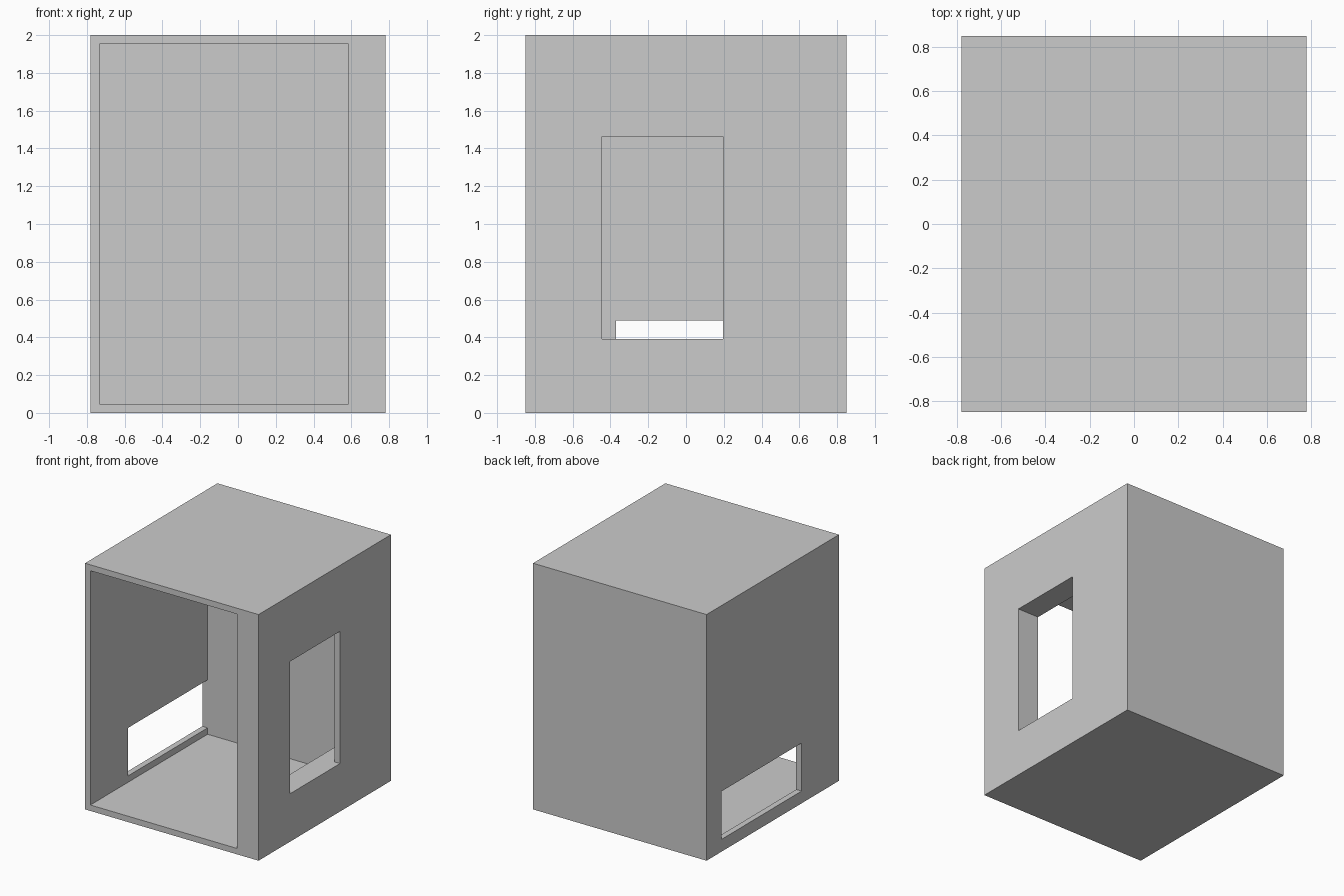
import bpy

if "Cube" in bpy.data.objects:
    bpy.data.objects.remove(bpy.data.objects["Cube"])


def box(name, x, y, z):
    """Axis-aligned box from (min, max) ranges."""
    bpy.ops.mesh.primitive_cube_add(
        size=1, location=[(r[0] + r[1]) / 2 for r in (x, y, z)])
    ob = bpy.context.object
    ob.name = name
    ob.scale = [r[1] - r[0] for r in (x, y, z)]
    bpy.ops.object.transform_apply(location=True, rotation=False, scale=True)
    return ob


def cut(target, name, x, y, z):
    """Subtract a box from the target and remove the cutter."""
    cutter = box(name, x, y, z)
    cutter.hide_render = True
    mod = target.modifiers.new(name, 'BOOLEAN')
    mod.operation = 'DIFFERENCE'
    mod.solver = 'EXACT'
    mod.object = cutter
    bpy.context.view_layer.objects.active = target
    bpy.ops.object.modifier_apply(modifier=name)
    bpy.data.objects.remove(cutter, do_unlink=True)


W, D, H = 0.78, 0.85, 2.0      # half width, half depth, height
THIN, THICK = 0.048, 0.195     # skin and heavy wall thickness
BACK = D - THICK               # inner face of the back wall
WIN_Z = (0.39, 1.464)

# Outer shell
shell = box("cabinet_shell", (-W, W), (-D, D), (0, H))
# Room, open at the front
cut(shell, "room", (-W + THIN, W - THICK), (-D - 0.2, BACK), (THIN, H - THIN))
# Low hatch through the thin left wall
cut(shell, "left_hatch", (-W - 0.2, -W + 0.3), (-0.37, BACK), (0.10, 0.49))
# Pocket inside the thick right wall, open to the room
cut(shell, "right_pocket", (W - 0.5, W - THIN), (-0.445, BACK), WIN_Z)
# Window through the right wall's outer skin
cut(shell, "right_window", (W - 0.12, W + 0.2), (-0.445, 0.196), WIN_Z)
